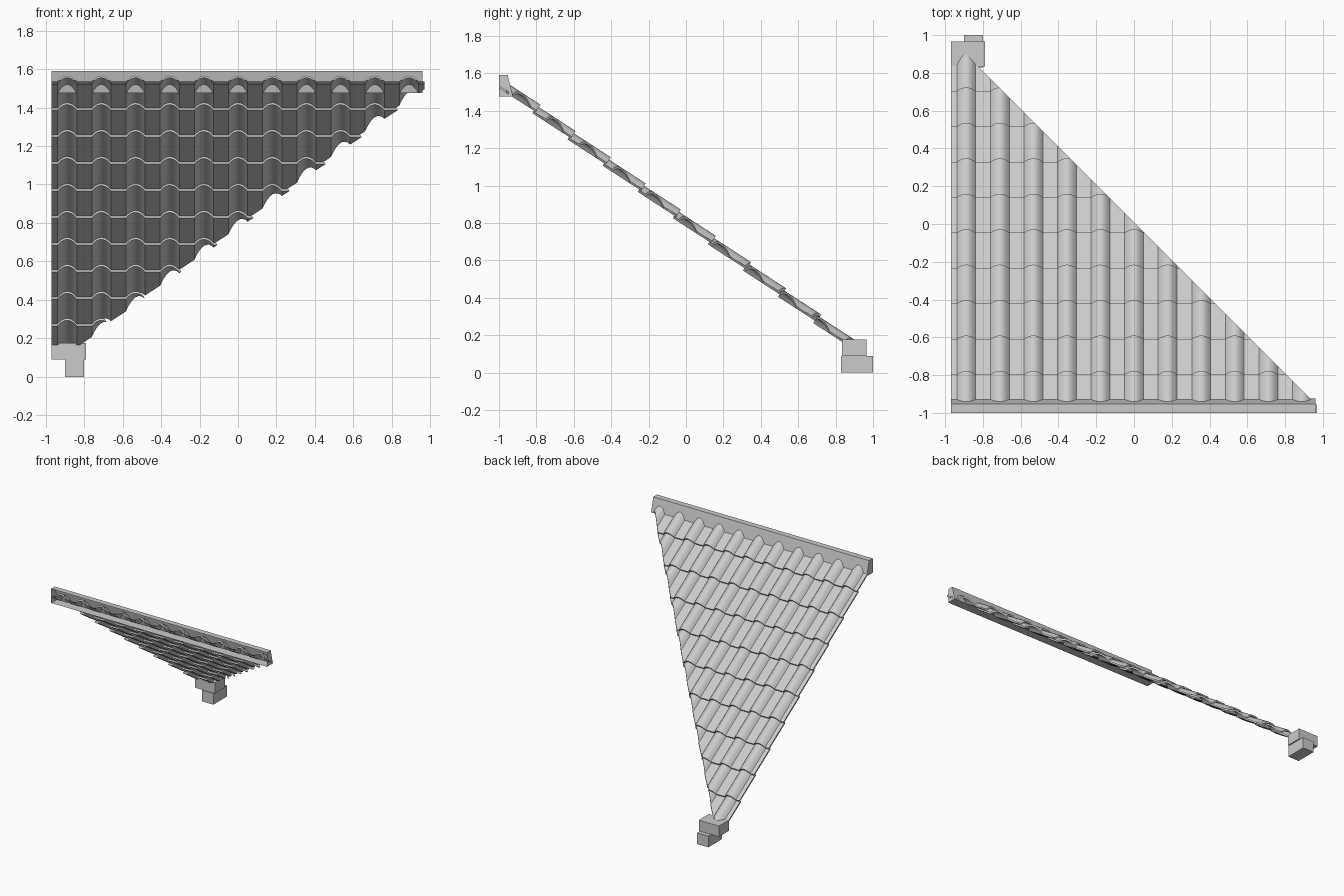
import bpy, bmesh, math
from mathutils import Vector

old = bpy.data.objects.get("Cube")
if old:
    bpy.data.objects.remove(old, do_unlink=True)

grey = bpy.data.materials.new("light_grey")
grey.use_nodes = True
grey.diffuse_color = (0.6, 0.6, 0.6, 1)
grey.node_tree.nodes["Principled BSDF"].inputs["Base Color"].default_value = (0.6, 0.6, 0.6, 1)


def finish(bm, name, smooth=False):
    mesh = bpy.data.meshes.new(name)
    bm.to_mesh(mesh)
    bm.free()
    mesh.materials.append(grey)
    obj = bpy.data.objects.new(name, mesh)
    bpy.context.collection.objects.link(obj)
    if smooth:
        bpy.ops.object.select_all(action="DESELECT")
        obj.select_set(True)
        bpy.context.view_layer.objects.active = obj
        bpy.ops.object.shade_smooth_by_angle(angle=math.radians(35))
    return obj


def block(name, low, high):
    bm = bmesh.new()
    bmesh.ops.create_cube(bm, size=1)
    for v in bm.verts:
        v.co = [(a + b) / 2 + c * (b - a) for a, b, c in zip(low, high, v.co)]
    return finish(bm, name)


def cut(bm, point, normal, fill):
    geom = bm.verts[:] + bm.edges[:] + bm.faces[:]
    result = bmesh.ops.bisect_plane(bm, geom=geom, plane_co=point, plane_no=normal,
                                    clear_outer=True)
    if fill:
        edges = [e for e in result["geom_cut"] if isinstance(e, bmesh.types.BMEdge)]
        bmesh.ops.holes_fill(bm, edges=edges, sides=0)


# Tile cross-section: flat pans with eleven rounded rolls
LEFT, RIGHT = -0.97, 0.97
ROLL_HEIGHT, ROLL_HALF, PITCH = 0.034, 0.05, 0.1777
THICK, LENGTH = 0.012, 0.245
section = [(LEFT, -ROLL_HEIGHT)]
for i in range(11):
    centre = -0.888 + PITCH * i
    for j in range(9):
        t = j / 4 - 1
        section.append((centre + ROLL_HALF * t, -ROLL_HEIGHT * abs(t) ** 2))
section.append((RIGHT, -ROLL_HEIGHT))

pitch_angle = math.atan(0.65)
upslope = Vector((0, -math.cos(pitch_angle), math.sin(pitch_angle)))
normal = Vector((0, math.sin(pitch_angle), math.cos(pitch_angle)))


# Overlapping courses, trimmed to the triangular hip shape
for k in range(10):
    origin = Vector((0, -0.778 + 0.1876 * k, 1.432 - 0.1402 * k))
    bm = bmesh.new()
    rings = []
    for x, h in section:
        base = origin + Vector((x, 0, 0)) + normal * h
        corners = [base, base + upslope * LENGTH]
        corners += [corners[1] - normal * THICK, corners[0] - normal * THICK]
        rings.append([bm.verts.new(c) for c in corners])
    for a, b in zip(rings, rings[1:]):
        for i in range(4):
            j = (i + 1) % 4
            bm.faces.new((a[i], a[j], b[j], b[i]))
    bm.faces.new(rings[0])
    bm.faces.new(rings[-1])
    bmesh.ops.recalc_face_normals(bm, faces=bm.faces[:])
    cut(bm, (0, 0.01, 0), (1, 1, 0), True)
    cut(bm, (0, -1, 0), (0, -1, 0), False)
    finish(bm, f"tile_course_{k + 1}", True)

# Ridge trough: closed ends and sloped back, open at the front
bm = bmesh.new()
profile = [(-1, 1.475), (-1, 1.59), (-0.953, 1.59), (-0.925, 1.475)]
ends = [[bm.verts.new((x, y, z)) for y, z in profile] for x in (LEFT, 0.96)]
for end in ends:
    bm.faces.new(end)
for i in range(4):
    j = (i + 1) % 4
    bm.faces.new((ends[0][i], ends[0][j], ends[1][j], ends[1][i]))
bmesh.ops.recalc_face_normals(bm, faces=bm.faces[:])
front = [f for f in bm.faces if f.normal.y < -0.9]
bmesh.ops.delete(bm, geom=front, context="FACES")
finish(bm, "ridge_trough")

# Stepped support under the low corner
block("upper_support", (LEFT, 0.835, 0.09), (-0.79, 0.965, 0.177))
block("lower_support", (-0.90, 0.828, 0), (-0.80, 1, 0.09))
